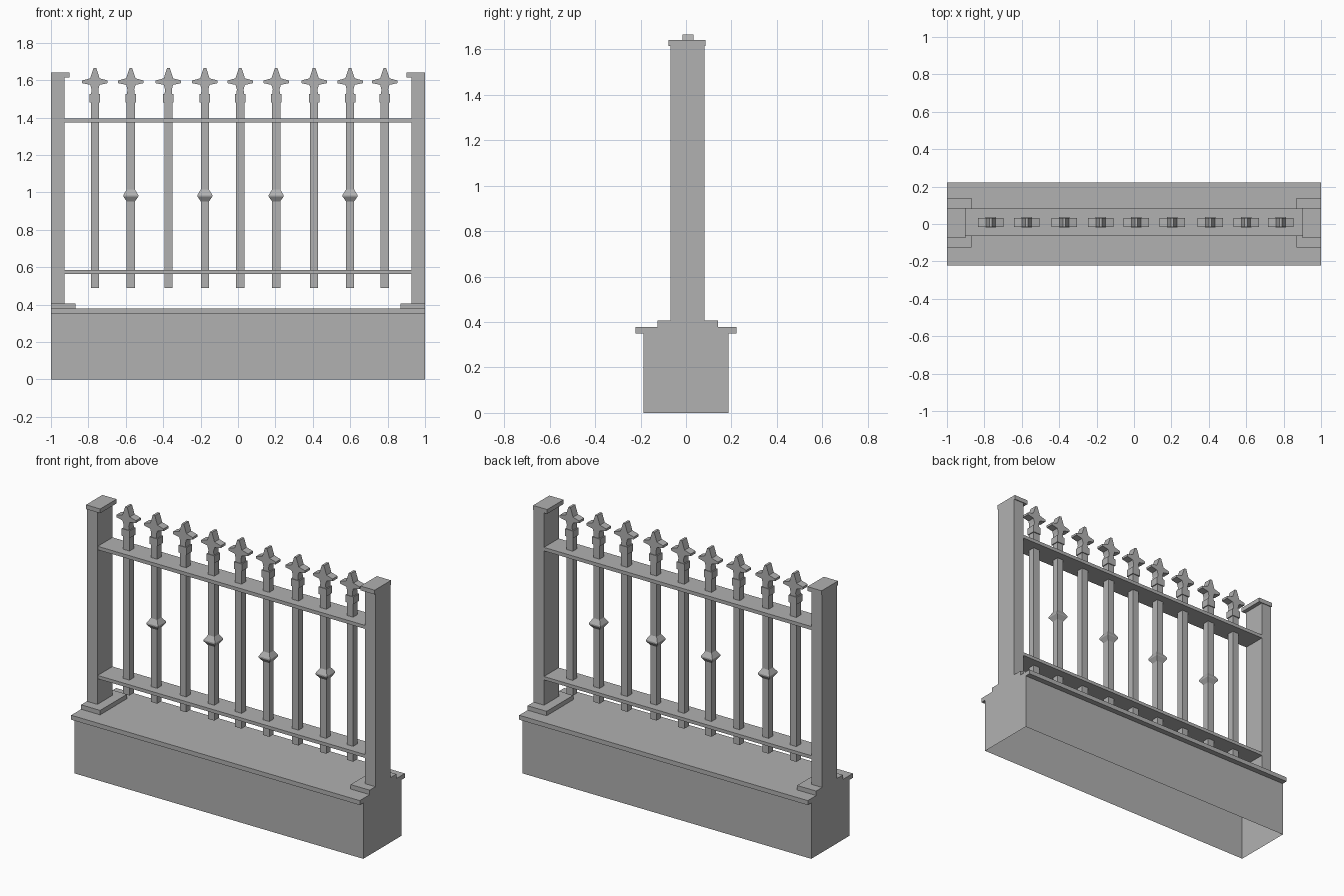
import bpy, bmesh

if "Cube" in bpy.data.objects:
    bpy.data.objects.remove(bpy.data.objects["Cube"])

YC = 0.009  # centre line of the ironwork

# Dark grey paint on every part
GREY = bpy.data.materials.new("dark_grey")
GREY.diffuse_color = (0.44, 0.44, 0.44, 1)
GREY.use_nodes = True
GREY.node_tree.nodes["Principled BSDF"].inputs["Base Color"].default_value = GREY.diffuse_color


def finish(bm, name):
    bmesh.ops.recalc_face_normals(bm, faces=bm.faces[:])
    me = bpy.data.meshes.new(name)
    bm.to_mesh(me)
    bm.free()
    me.materials.append(GREY)
    ob = bpy.data.objects.new(name, me)
    bpy.context.collection.objects.link(ob)
    return ob


def box(name, x, y, z, open_bottom=False):
    bm = bmesh.new()
    bmesh.ops.create_cube(bm, size=1)
    for v in bm.verts:
        v.co = [lo + (hi - lo) * (c + 0.5) for c, (lo, hi) in zip(v.co, (x, y, z))]
    ob = finish(bm, name)
    if open_bottom:
        bm = bmesh.new()
        bm.from_mesh(ob.data)
        low = [f for f in bm.faces if f.normal.z < -0.5]
        bmesh.ops.delete(bm, geom=low, context='FACES')
        bm.to_mesh(ob.data)
        bm.free()
    return ob


def square_turned(name, cx, profile):
    """Stack of square sections (half width, z), capped at both ends."""
    bm = bmesh.new()
    rings = [[bm.verts.new((cx + sx * h, YC + sy * h, z))
              for sx, sy in ((-1, -1), (1, -1), (1, 1), (-1, 1))]
             for h, z in profile]
    for a, b in zip(rings, rings[1:]):
        for i in range(4):
            j = (i + 1) % 4
            bm.faces.new((a[i], a[j], b[j], b[i]))
    bm.faces.new(rings[0])
    bm.faces.new(rings[-1])
    return finish(bm, name)


def star_finial(name, cx, half_profile, depth):
    """Mirrored flat outline, extruded along y."""
    pts = half_profile + [(-x, z) for x, z in reversed(half_profile)]
    bm = bmesh.new()
    f = bm.faces.new([bm.verts.new((cx + x, YC - depth, z)) for x, z in pts])
    ext = bmesh.ops.extrude_face_region(bm, geom=[f])
    for v in ext['geom']:
        if isinstance(v, bmesh.types.BMVert):
            v.co.y += 2 * depth
    return finish(bm, name)


# Hollow wall and coping slab
box("base_wall", (-1, 1), (-0.188, 0.188), (0, 0.35), open_bottom=True)
box("coping", (-1, 1), (-0.223, 0.223), (0.35, 0.378))

# Half posts at both ends
for s, side in ((-1, "left"), (1, "right")):
    def span(inner):
        return tuple(sorted((s, s * inner)))
    box(side + "_post_foot", span(0.868), (-0.125, 0.14), (0.378, 0.406))
    box(side + "_post", span(0.927), (-0.068, 0.081), (0.406, 1.613))
    box(side + "_post_cap", span(0.902), (-0.076, 0.086), (1.613, 1.64))

# Rails
for name, z in (("lower_rail", (0.565, 0.586)), ("upper_rail", (1.373, 1.395))):
    box(name, (-0.927, 0.927), (-0.064, 0.082), z)

# Bars with collars and star finials; every second bar has a knob
PLAIN = [(0.022, 0.49), (0.022, 1.48)]
KNOB = [(0.022, 0.952), (0.04, 0.978), (0.04, 0.986), (0.022, 1.015)]
STAR = [(0.021, 1.522), (0.018, 1.55), (0.025, 1.575), (0.068, 1.584),
        (0.068, 1.598), (0.025, 1.61), (0.007, 1.665)]
BARS = (-0.765, -0.573, -0.372, -0.177, 0.012, 0.204, 0.407, 0.599, 0.785)
for i, x in enumerate(BARS):
    square_turned(f"bar_{i + 1}", x, PLAIN[:1] + (KNOB if i % 2 else []) + PLAIN[1:])
    square_turned(f"collar_{i + 1}", x, [(0.028, 1.48), (0.028, 1.525)])
    star_finial(f"finial_{i + 1}", x, STAR, 0.024)
